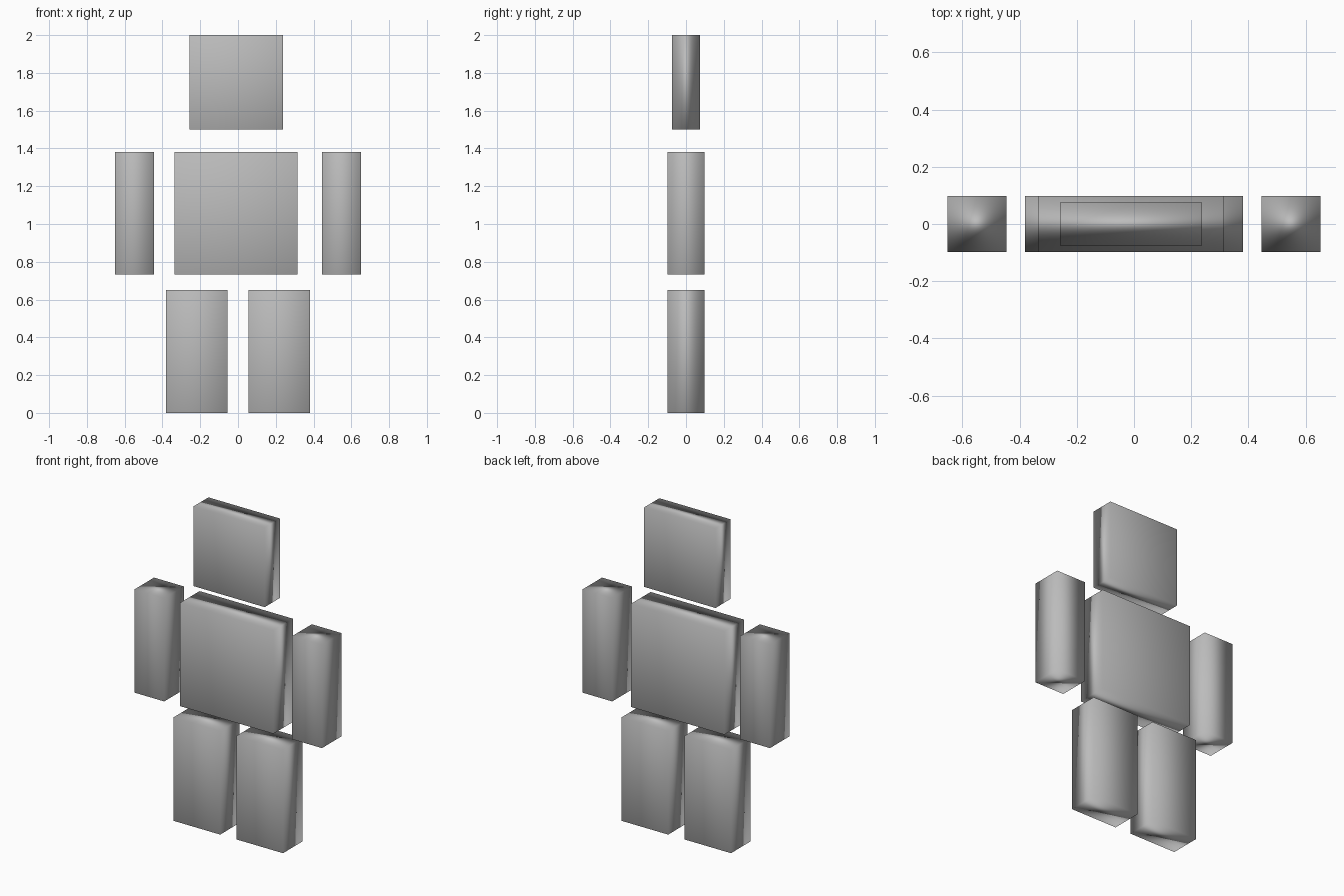
import bpy
import bmesh

if "Cube" in bpy.data.objects:
    bpy.data.objects.remove(bpy.data.objects["Cube"])

grey = bpy.data.materials.new("plain grey")
grey.diffuse_color = (0.5, 0.5, 0.5, 1)
grey.use_nodes = True
grey.node_tree.nodes["Principled BSDF"].inputs["Base Color"].default_value = grey.diffuse_color


def slab(name, x0, x1, half_depth, z0, z1):
    """Smooth-shaded box spanning the given limits, centred on y = 0."""
    bm = bmesh.new()
    bmesh.ops.create_cube(bm, size=1)
    for v in bm.verts:
        v.co.x = x1 if v.co.x > 0 else x0
        v.co.y *= 2 * half_depth
        v.co.z = z1 if v.co.z > 0 else z0
    for f in bm.faces:
        f.smooth = True
    mesh = bpy.data.meshes.new(name)
    bm.to_mesh(mesh)
    bm.free()
    mesh.materials.append(grey)
    obj = bpy.data.objects.new(name, mesh)
    bpy.context.collection.objects.link(obj)
    # Large faces dominate the shading, giving soft rims on broad panels
    mod = obj.modifiers.new("soft_shading", 'WEIGHTED_NORMAL')
    mod.mode = 'FACE_AREA'
    return obj


# Head and torso, both slightly off centre
slab("head", -0.258, 0.238, 0.075, 1.50, 2.00)
slab("torso", -0.335, 0.314, 0.097, 0.733, 1.382)

# Paired limbs
for side, s in (("left", -1), ("right", 1)):
    arm = sorted((s * 0.445, s * 0.652))
    leg = sorted((s * 0.056, s * 0.381))
    slab(side + "_arm", *arm, 0.097, 0.733, 1.382)
    slab(side + "_leg", *leg, 0.097, 0.0, 0.65)
